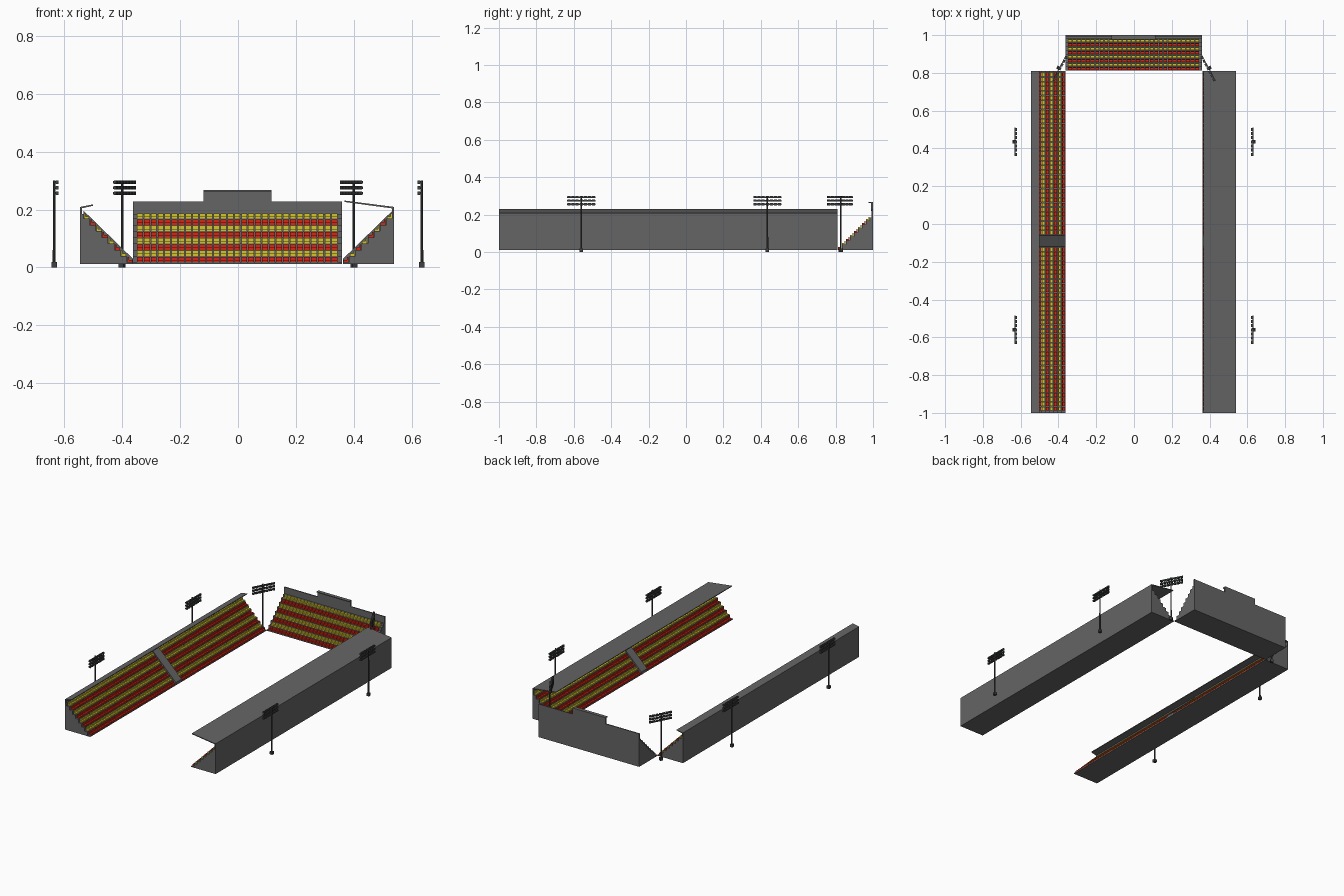
import bpy, bmesh, math
from mathutils import Matrix, Vector

if "Cube" in bpy.data.objects:
    bpy.data.objects.remove(bpy.data.objects["Cube"])


def material(name, rgb):
    m = bpy.data.materials.new(name)
    m.diffuse_color = (*rgb, 1)
    m.use_nodes = True
    m.node_tree.nodes["Principled BSDF"].inputs["Base Color"].default_value = m.diffuse_color
    return m


GREY = material("concrete grey", (0.13, 0.13, 0.13))
DARK = material("dark steel", (0.05, 0.053, 0.056))
RED = material("seat red", (0.68, 0.02, 0.008))
YELLOW = material("seat yellow", (0.66, 0.56, 0.03))


def finish(bm, name, mats):
    bmesh.ops.recalc_face_normals(bm, faces=bm.faces[:])
    me = bpy.data.meshes.new(name)
    bm.to_mesh(me)
    bm.free()
    for m in mats:
        me.materials.append(m)
    ob = bpy.data.objects.new(name, me)
    bpy.context.collection.objects.link(ob)
    return ob


def add_box(bm, lo, hi, place=lambda p: p, mat=0):
    v = [bm.verts.new(place((x, y, z))) for x in (lo[0], hi[0])
         for y in (lo[1], hi[1]) for z in (lo[2], hi[2])]
    for q in ((0, 1, 3, 2), (4, 6, 7, 5), (0, 4, 5, 1), (2, 3, 7, 6), (0, 2, 6, 4), (1, 5, 7, 3)):
        bm.faces.new([v[i] for i in q]).material_index = mat


def prism(name, profile, a, b, place, mat=GREY):
    """Extrude a (depth, height) profile along the stand from a to b."""
    bm = bmesh.new()
    rings = [[bm.verts.new(place((d, s, h))) for d, h in profile] for s in (a, b)]
    n = len(profile)
    for r in rings:
        bm.faces.new(r)
    for i in range(n):
        j = (i + 1) % n
        bm.faces.new((rings[0][i], rings[0][j], rings[1][j], rings[1][i]))
    return finish(bm, name, [mat])


ROWS, RISE, TREAD, BASE = 8, 0.0215, 0.0213, 0.012


def stand(name, place, a, b, depth, seat_spans, wall_top):
    # stepped terrace
    prof = [(0, BASE)]
    for i in range(ROWS):
        prof += [(i * TREAD, BASE + 0.006 + i * RISE), ((i + 1) * TREAD, BASE + 0.006 + i * RISE)]
    prof += [(ROWS * TREAD, BASE + ROWS * RISE), (depth, BASE + ROWS * RISE), (depth, BASE)]
    prism(name + "_terrace", prof, a, b, place)
    # back wall
    prism(name + "_back_wall", [(depth - 0.007, 0.15), (depth, 0.15), (depth, wall_top),
                                (depth - 0.007, wall_top)], a, b, place)
    # seats, rows alternating red and yellow
    bm = bmesh.new()
    for i in range(ROWS):
        d, h = i * TREAD, BASE + 0.006 + i * RISE
        for s0, s1 in seat_spans:
            n = round((s1 - s0) / 0.0243)
            pitch = (s1 - s0) / n
            for k in range(n):
                s = s0 + k * pitch + 0.0018
                e = s + pitch - 0.0036
                add_box(bm, (d + 0.002, s, h), (d + 0.014, e, h + 0.008), place, i % 2)
                add_box(bm, (d + 0.014, s, h), (d + 0.019, e, h + 0.0185), place, i % 2)
    finish(bm, name + "_seats", [RED, YELLOW])


# side stands with a central ramp and a tilted roof
for side, name, back, roof_in, roof_z in ((-1, "left_stand", 0.545, 0.500, 0.216),
                                          (1, "right_stand", 0.539, 0.368, 0.229)):
    front = 0.363
    place = lambda p, s=side, f=front: (s * (f + p[0]), p[1], p[2])
    stand(name, place, -1, 0.81, back - front,
          [(-0.99, -0.122), (-0.058, 0.803)], 0.205)
    top = ROWS * TREAD
    prism(name + "_ramp", [(0, BASE), (0, BASE + 0.018), (top, BASE + ROWS * RISE + 0.012), (top, BASE)],
          -0.12, -0.06, place)
    prism(name + "_roof", [(back - front, 0.203), (back - front, 0.209),
                           (roof_in - front, roof_z + 0.002), (roof_in - front, roof_z - 0.003)],
          -1, 0.81, place)

# end stand with a raised box on its back wall
end = lambda p: (p[1], 0.812 + p[0], p[2])
stand("end_stand", end, -0.363, 0.36, 0.188, [(-0.351, 0.346)], 0.227)
prism("end_box", [(0.178, 0.22), (0.188, 0.22), (0.188, 0.267), (0.178, 0.267)], -0.12, 0.115, end)
prism("end_box_roof", [(0.165, 0.262), (0.188, 0.262), (0.188, 0.267), (0.165, 0.267)], -0.12, 0.115, end)


# floodlight masts, lamps facing local +x
def floodlight(name, x, y, angle):
    m = Matrix.Translation((x, y, 0)) @ Matrix.Rotation(math.radians(angle), 4, 'Z')
    place = lambda p: m @ Vector(p)
    bm = bmesh.new()
    bmesh.ops.create_cone(bm, cap_ends=True, segments=8, radius1=0.005, radius2=0.004, depth=0.29,
                          matrix=m @ Matrix.Translation((0, 0, 0.155)))
    add_box(bm, (-0.009, -0.009, 0), (0.009, 0.009, 0.018), place)
    for z in (0.256, 0.275, 0.294):
        add_box(bm, (0.003, -0.075, z - 0.004), (0.007, 0.075, z + 0.004), place)
        for k in range(7):
            c = -0.066 + k * 0.022
            add_box(bm, (0.007, c - 0.008, z - 0.006), (0.015, c + 0.008, z + 0.006), place)
    finish(bm, name, [DARK])


for side, label in ((-1, "left"), (1, "right")):
    turn = lambda a: a if side < 0 else 180 - a
    floodlight(label + "_front_floodlight", side * 0.635, -0.56, turn(0))
    floodlight(label + "_rear_floodlight", side * 0.635, 0.435, turn(0))
    floodlight(label + "_corner_floodlight", side * 0.40, 0.827, turn(-28))
